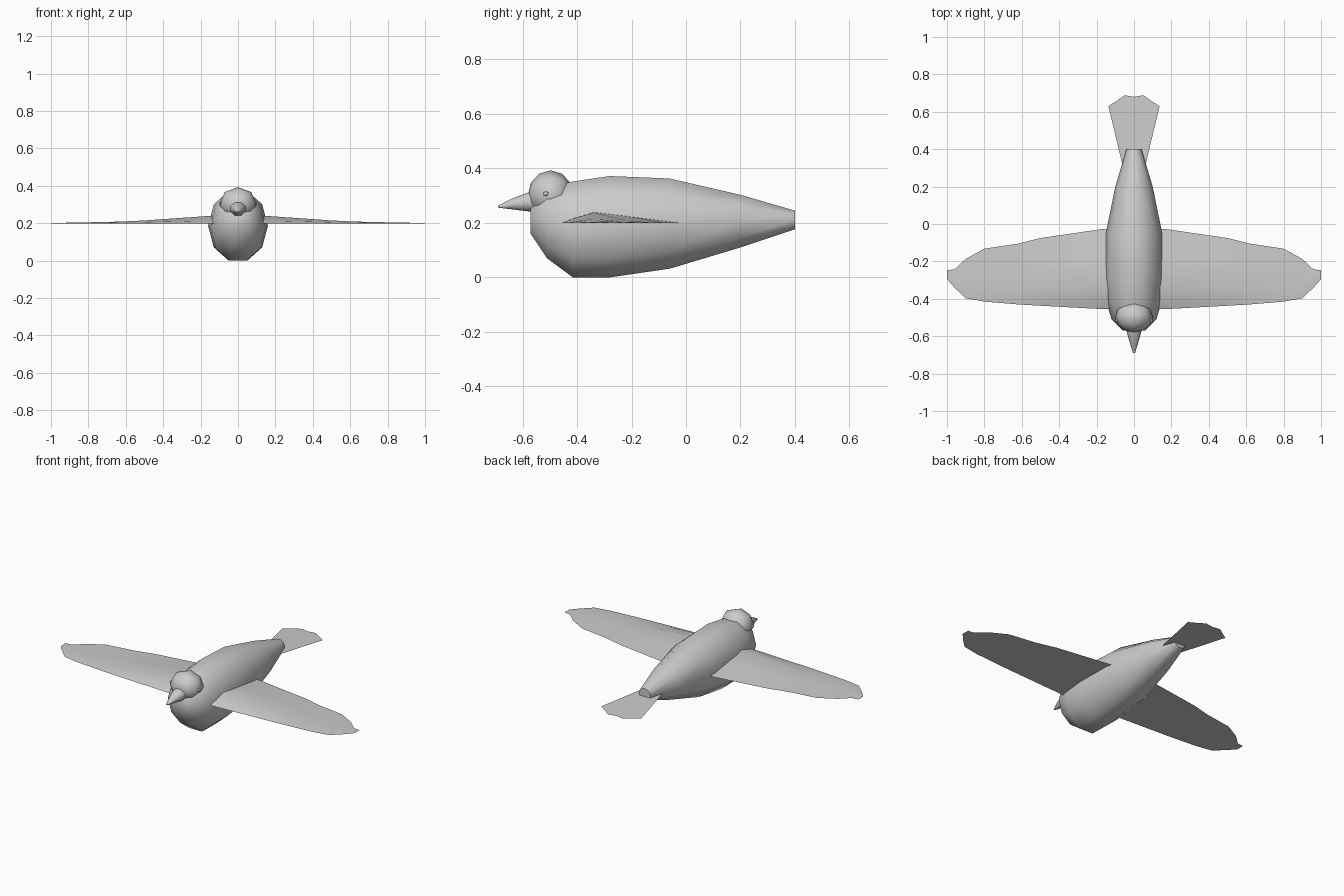
import bpy, bmesh, math
from mathutils import Vector

if "Cube" in bpy.data.objects:
    bpy.data.objects.remove(bpy.data.objects["Cube"])


def finish(name, bm, angle=50):
    bmesh.ops.recalc_face_normals(bm, faces=bm.faces)
    me = bpy.data.meshes.new(name)
    bm.to_mesh(me)
    bm.free()
    ob = bpy.data.objects.new(name, me)
    bpy.context.collection.objects.link(ob)
    bpy.ops.object.select_all(action='DESELECT')
    ob.select_set(True)
    bpy.context.view_layer.objects.active = ob
    bpy.ops.object.shade_smooth_by_angle(angle=math.radians(angle))
    return ob


def loft(name, rings, angle=50):
    """Skin a list of closed rings and cap both ends."""
    bm = bmesh.new()
    vs = [[bm.verts.new(p) for p in r] for r in rings]
    n = len(vs[0])
    for a, b in zip(vs, vs[1:]):
        for i in range(n):
            j = (i + 1) % n
            bm.faces.new((a[i], a[j], b[j], b[i]))
    bm.faces.new(vs[0])
    bm.faces.new(vs[-1])
    return finish(name, bm, angle)


def oval(y, top, bottom, half_width, n):
    """Upright n-sided ring with flat top and bottom sides."""
    zc, rz = (top + bottom) / 2, (top - bottom) / 2 / math.cos(math.pi / n)
    out = []
    for i in range(n):
        a = math.pi / 2 + (i + 0.5) * 2 * math.pi / n
        out.append((half_width * math.cos(a), y, zc + rz * math.sin(a)))
    return out


def mirror(ob):
    m = ob.modifiers.new("mirror", 'MIRROR')
    m.use_axis[0] = True
    return ob


# body: y, top, bottom, half width
body = [(-0.57, 0.26, 0.16, 0.06), (-0.51, 0.33, 0.07, 0.12),
        (-0.415, 0.352, 0.0, 0.148), (-0.28, 0.372, 0.0, 0.16),
        (-0.06, 0.363, 0.032, 0.153), (0.2, 0.303, 0.11, 0.10),
        (0.4, 0.245, 0.177, 0.04)]
loft("body", [oval(*b, 10) for b in body])

# head: faceted ball, poles front and back
bm = bmesh.new()
bmesh.ops.create_uvsphere(bm, u_segments=8, v_segments=6, radius=1)
for v in bm.verts:
    x, y, z = v.co
    v.co = Vector((0.10 * x, -0.497 - 0.083 * z, 0.303 + 0.09 * y))
finish("head", bm)

# beak
beak = [(-0.55, 0.318, 0.24, 0.046), (-0.585, 0.31, 0.243, 0.04),
        (-0.64, 0.289, 0.25, 0.023), (-0.69, 0.263, 0.256, 0.006)]
loft("beak", [oval(*b, 8) for b in beak])

# eyes
bm = bmesh.new()
bmesh.ops.create_uvsphere(bm, u_segments=6, v_segments=4, radius=1)
for v in bm.verts:
    x, y, z = v.co
    v.co = Vector((0.094 + 0.008 * x, -0.515 + 0.011 * y, 0.307 + 0.008 * z))
mirror(finish("eyes", bm))

# wings: x, leading y, trailing y, thickness
wing = [(0.05, -0.457, -0.02, 0.043), (0.17, -0.455, -0.027, 0.038),
        (0.5, -0.437, -0.075, 0.015), (0.62, -0.43, -0.105, 0.009),
        (0.8, -0.415, -0.132, 0.005), (0.9, -0.397, -0.187, 0.003),
        (0.96, -0.34, -0.243, 0.002), (1.0, -0.295, -0.247, 0.001)]


def airfoil(x, y0, y1, t):
    pts = [(0, 0), (0.08, 0.36), (0.27, 1), (0.6, 0.56), (1, 0), (0.5, -0.02)]
    return [(x, y0 + (y1 - y0) * u, 0.2 + t * h) for u, h in pts]


mirror(loft("wings", [airfoil(*w) for w in wing], 30))

# tail: thin flat fan
outline = [(0.05, 0.28), (0.065, 0.33), (0.137, 0.63), (0.105, 0.65),
           (0.05, 0.688), (0.0, 0.68)]
full = outline + [(-x, y) for x, y in reversed(outline[:-1])]
bm = bmesh.new()
bm.faces.new([bm.verts.new((x, y, 0.202 - 0.04 * (y - 0.28))) for x, y in full])
finish("tail", bm)
